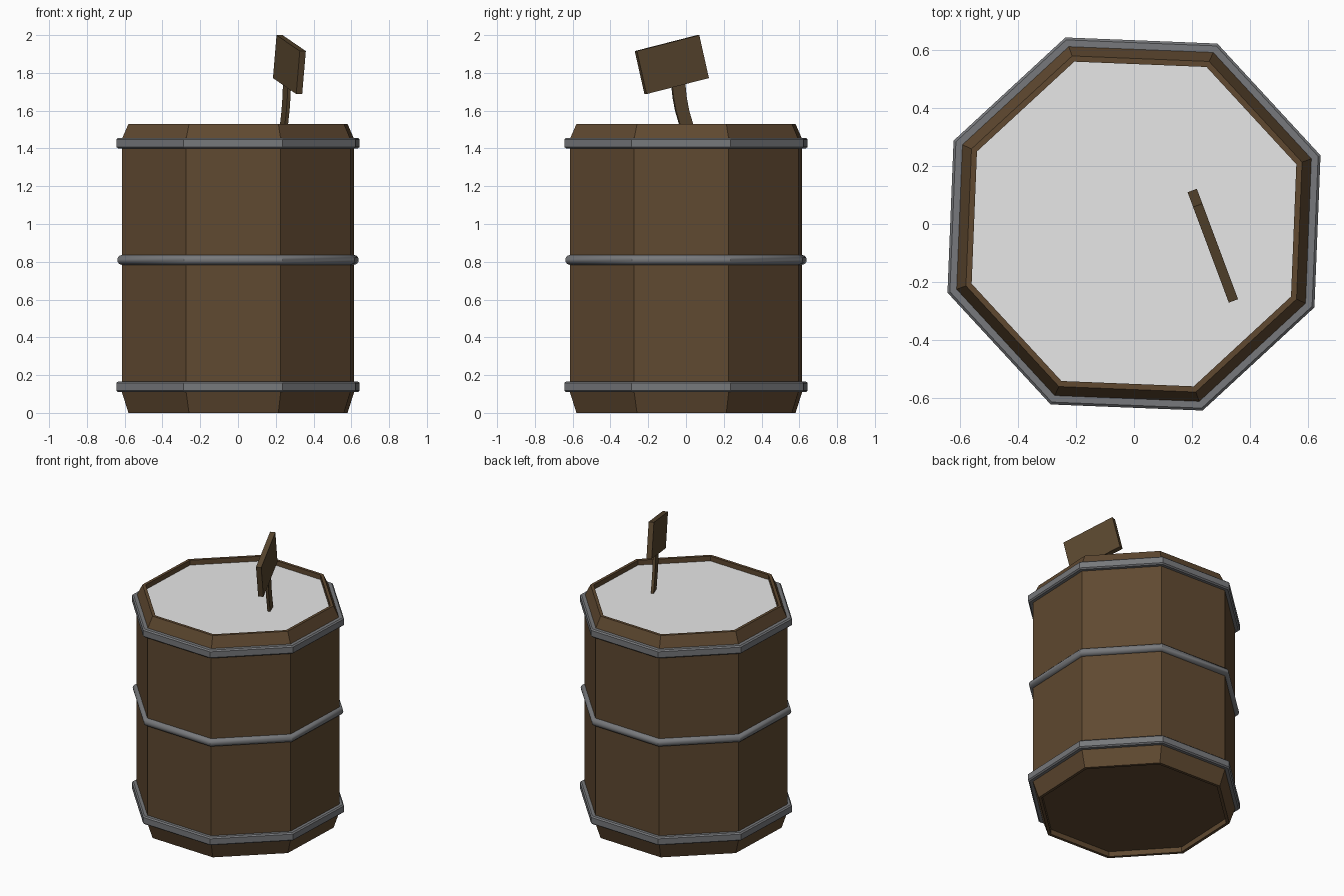
import bpy, bmesh, math
from mathutils import Vector

cube = bpy.data.objects.get("Cube")
if cube:
    bpy.data.objects.remove(cube)

SIDES = 8
TURN = math.radians(20.2)


def material(name, color):
    m = bpy.data.materials.new(name)
    m.use_nodes = True
    m.diffuse_color = (*color, 1)
    bsdf = next(n for n in m.node_tree.nodes if n.type == 'BSDF_PRINCIPLED')
    bsdf.inputs["Base Color"].default_value = (*color, 1)
    return m


wood = material("brown wood", (0.115, 0.066, 0.030))
sign_wood = material("dark sign wood", (0.100, 0.062, 0.028))
metal = material("grey metal", (0.185, 0.19, 0.20))
white = material("white filling", (0.8, 0.8, 0.8))


def finish(name, bm, mat):
    bmesh.ops.recalc_face_normals(bm, faces=bm.faces)
    mesh = bpy.data.meshes.new(name)
    bm.to_mesh(mesh)
    bm.free()
    mesh.materials.append(mat)
    ob = bpy.data.objects.new(name, mesh)
    bpy.context.collection.objects.link(ob)
    return ob


def lathe(name, profile, mat, closed=False, caps=()):
    """Turn a (radius, height) profile into an eight-sided ring or drum."""
    bm = bmesh.new()
    rings = []
    for r, z in profile:
        angles = [TURN + math.tau * k / SIDES for k in range(SIDES)]
        rings.append([bm.verts.new((r * math.cos(a), r * math.sin(a), z)) for a in angles])
    pairs = list(zip(rings, rings[1:]))
    if closed:
        pairs.append((rings[-1], rings[0]))
    for low, high in pairs:
        for k in range(SIDES):
            n = (k + 1) % SIDES
            bm.faces.new((low[k], low[n], high[n], high[k]))
    for i in caps:
        bm.faces.new(rings[i])
    return finish(name, bm, mat)


# Barrel drum with chamfered rims and a recessed base, then the filling
lathe("barrel_body",
      [(0.597, 0.035), (0.597, 0), (0.618, 0), (0.655, 0.11), (0.655, 1.45),
       (0.618, 1.53), (0.597, 1.53), (0.597, 1.47)], wood, caps=(0,))
lathe("filling", [(0.597, 1.47), (0.597, 1.497)], white, caps=(0, 1))

# Flat hoops near both ends
for name, z in (("lower_hoop", 0.138), ("upper_hoop", 1.428)):
    lathe(name, [(0.645, z - 0.028), (0.677, z - 0.028), (0.686, z - 0.02),
                 (0.686, z + 0.02), (0.677, z + 0.028), (0.645, z + 0.028)],
          metal, closed=True)

# Rounded hoop in the middle
arc = [math.radians(a) for a in range(-90, 91, 30)]
rounded = [(0.655 + 0.026 * math.cos(a), 0.81 + 0.026 * math.sin(a)) for a in arc]
hoop = lathe("middle_hoop", [(0.645, 0.784)] + rounded + [(0.645, 0.836)], metal, closed=True)
bpy.ops.object.select_all(action='DESELECT')
hoop.select_set(True)
bpy.context.view_layer.objects.active = hoop
bpy.ops.object.shade_smooth_by_angle(angle=math.radians(35))

# Sign plane: horizontal direction, thickness direction and foot point
ALONG = Vector((0.35, -0.937, 0)).normalized()
NORMAL = Vector((-ALONG.y, ALONG.x, 0))
FOOT = Vector((0.244, 0, 0))


def slab(name, outline, thickness, mat):
    """Extrude an (along, height) outline drawn in the sign plane."""
    bm = bmesh.new()
    sides = []
    for off in (-thickness / 2, thickness / 2):
        sides.append([bm.verts.new(FOOT + ALONG * s + NORMAL * off + Vector((0, 0, z)))
                      for s, z in outline])
    for side in sides:
        bm.faces.new(side)
    count = len(outline)
    for k in range(count):
        n = (k + 1) % count
        bm.faces.new((sides[0][k], sides[0][n], sides[1][n], sides[1][k]))
    return finish(name, bm, mat)


# Tilted board
tilt = math.radians(13.5)
c, s = math.cos(tilt), math.sin(tilt)
corners = [(x * 0.181, y * 0.117) for x, y in ((-1, -1), (1, -1), (1, 1), (-1, 1))]
slab("sign_board", [(0.08 + u * c + v * s, 1.844 - u * s + v * c) for u, v in corners],
     0.034, sign_wood)

# Curved handle below the board
spine = [(-0.012, 1.48), (0.0, 1.53), (0.022, 1.60), (0.036, 1.67), (0.046, 1.76)]
outline = [(x - 0.037, z) for x, z in spine] + [(x + 0.037, z) for x, z in reversed(spine)]
slab("sign_handle", outline, 0.018, sign_wood)
